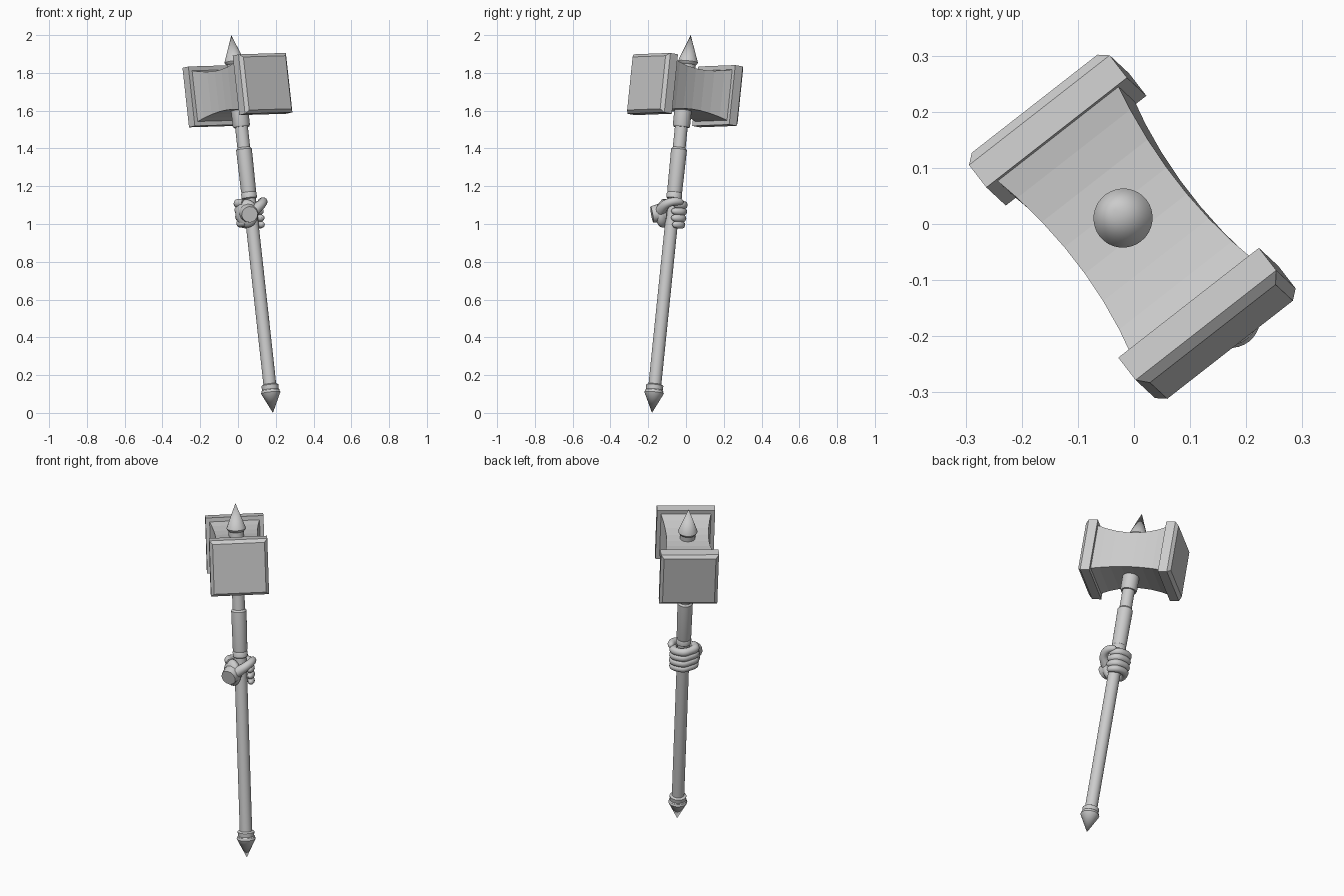
import bpy, bmesh, math
from mathutils import Vector, Matrix

if "Cube" in bpy.data.objects:
    bpy.data.objects.remove(bpy.data.objects["Cube"])

# Tilted frame: origin at the bottom tip, z along the shaft, y along the head
origin = Vector((0.185, -0.18, 0.0))
az = Vector((-0.22, 0.205, 2.0))
LEN = az.length
az.normalize()
ay = Vector((-0.615, 0.788, 0.0))
ay = (ay - az * ay.dot(az)).normalized()
ax = ay.cross(az)
FRAME = Matrix.Translation(origin) @ Matrix((ax, ay, az)).transposed().to_4x4()
smooth = []


def add(name, bm, is_smooth=False):
    bmesh.ops.recalc_face_normals(bm, faces=bm.faces)
    me = bpy.data.meshes.new(name)
    bm.to_mesh(me)
    bm.free()
    ob = bpy.data.objects.new(name, me)
    bpy.context.collection.objects.link(ob)
    ob.matrix_world = FRAME
    if is_smooth:
        smooth.append(ob)
    return ob


def lathe(name, profile, n=32):
    bm = bmesh.new()
    vs = [bm.verts.new((r, 0, z)) for r, z in profile]
    es = [bm.edges.new(p) for p in zip(vs, vs[1:])]
    bmesh.ops.spin(bm, geom=vs + es, cent=(0, 0, 0), axis=(0, 0, 1),
                   angle=2 * math.pi, steps=n, use_duplicate=False)
    bmesh.ops.remove_doubles(bm, verts=bm.verts, dist=1e-5)
    return add(name, bm, True)


def tube(name, points, radii):
    cu = bpy.data.curves.new(name, 'CURVE')
    cu.dimensions = '3D'
    cu.bevel_depth = 1.0
    cu.bevel_resolution = 4
    cu.use_fill_caps = True
    sp = cu.splines.new('NURBS')
    sp.points.add(len(points) - 1)
    for p, co, r in zip(sp.points, points, radii):
        p.co = (*co, 1)
        p.radius = r
    sp.use_endpoint_u = True
    sp.order_u = 3
    sp.resolution_u = 4
    tmp = bpy.data.objects.new("tmp", cu)
    bpy.context.collection.objects.link(tmp)
    dg = bpy.context.evaluated_depsgraph_get()
    me = bpy.data.meshes.new_from_object(tmp.evaluated_get(dg))
    bpy.data.objects.remove(tmp)
    bm = bmesh.new()
    bm.from_mesh(me)
    return add(name, bm, True)


def polar(deg, r, z):
    # angle measured from world +x, around the shaft
    a = math.radians(deg - 38)
    return Vector((r * math.cos(a), r * math.sin(a), z))


# Shaft parts
lathe("pommel_spike", [(0, 0), (0.052, 0.108), (0.048, 0.114), (0.048, 0.12),
                       (0.044, 0.125), (0.046, 0.148), (0.036, 0.154), (0, 0.154)])
lathe("shaft", [(0, 0.14), (0.034, 0.14), (0.034, 1.62), (0, 1.62)])
lathe("grip_sleeve", [(0.034, 1.145), (0.041, 1.15), (0.041, 1.175), (0.038, 1.18),
                      (0.040, 1.19), (0.042, 1.41), (0.034, 1.42)])
lathe("head_collar", [(0.034, 1.53), (0.042, 1.53), (0.046, 1.54), (0.046, 1.63), (0, 1.63)])
lathe("top_spike", [(0, 1.81), (0.042, 1.81), (0.042, 1.865), (0.048, 1.87),
                    (0.053, 1.88), (0, LEN)])

# Hammer core with waisted sides
ZC = 1.728
bm = bmesh.new()
rings = []
for i in range(8):
    y = -0.21 + 0.42 * i / 7
    k = (abs(y) / 0.21) ** 2
    hw, hh = 0.115 + 0.025 * k, 0.108 + 0.032 * k
    rings.append([bm.verts.new((sx * hw, y, ZC + sz * hh))
                  for sx, sz in ((-1, -1), (1, -1), (1, 1), (-1, 1))])
for a, b in zip(rings, rings[1:]):
    for j in range(4):
        bm.faces.new((a[j], a[(j + 1) % 4], b[(j + 1) % 4], b[j]))
bm.faces.new(rings[0])
bm.faces.new(rings[-1])
add("hammer_core", bm)

# Striking blocks, bevelled round the outer face
for side, name in ((-1, "front_striking_block"), (1, "back_striking_block")):
    bm = bmesh.new()
    m = Matrix.Translation((0, side * 0.228, ZC)) @ Matrix.Diagonal((0.318, 0.068, 0.318, 1))
    bmesh.ops.create_cube(bm, size=1, matrix=m)
    outer = [e for e in bm.edges if all(v.co.y * side > 0.25 for v in e.verts)]
    bmesh.ops.bevel(bm, geom=outer, offset=0.017, segments=1, affect='EDGES')
    add(name, bm)

# Four fingers wrapping from the knuckles round the back of the shaft
for i, (z, end) in enumerate(((1.012, 5), (1.047, -5), (1.083, -8), (1.118, 0))):
    r = 0.019 if i == 0 else 0.021
    angs = [240, 212, 195, 165, 130, 95, 60, 30, end + 5, end]
    rad = [r, r * 1.1, r * 1.2, r, r * 1.12, r, r * 1.1, r, r * 0.75, r * 0.1]
    dist = [0.062, 0.066, 0.066, 0.058, 0.060, 0.056, 0.060, 0.056, 0.053, 0.052]
    tube("finger_%d" % (i + 1),
         [polar(a, d, z + 0.008 * math.sin(math.radians(a - 90))) for a, d in zip(angs, dist)], rad)

# Palm, wrist stub and thumb
bm = bmesh.new()
m = Matrix.Translation(polar(245, 0.052, 1.065)) @ Matrix.Rotation(math.radians(-38 - 20), 4, 'Z')
bmesh.ops.create_uvsphere(bm, u_segments=20, v_segments=12, radius=1,
                          matrix=m @ Matrix.Diagonal((0.062, 0.038, 0.075, 1)))
add("palm", bm, True)
tube("wrist", [polar(250, 0.045, 1.07), polar(262, 0.075, 1.062), polar(266, 0.108, 1.052)],
     [0.052, 0.05, 0.043])
tube("thumb", [polar(268, 0.07, 1.06), polar(300, 0.068, 1.085), polar(330, 0.075, 1.11),
               polar(0, 0.074, 1.125), polar(28, 0.070, 1.128), polar(42, 0.064, 1.125),
               polar(45, 0.062, 1.125)],
     [0.03, 0.028, 0.024, 0.022, 0.02, 0.014, 0.002])

bpy.ops.object.select_all(action='DESELECT')
for ob in smooth:
    ob.select_set(True)
bpy.context.view_layer.objects.active = smooth[0]
bpy.ops.object.shade_smooth_by_angle(angle=math.radians(35))
